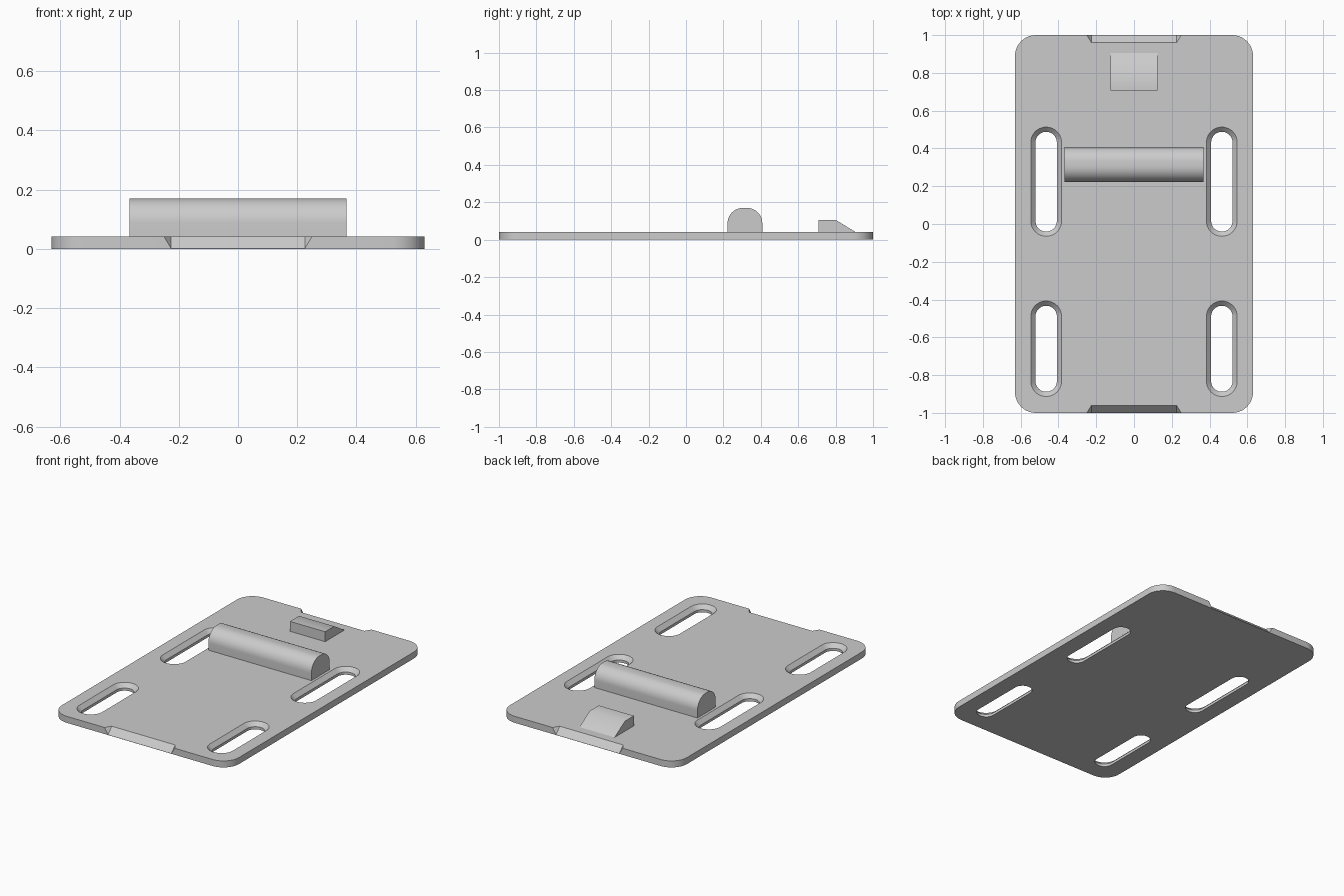
import bpy, bmesh, math

if "Cube" in bpy.data.objects:
    bpy.data.objects.remove(bpy.data.objects["Cube"], do_unlink=True)

THICK = 0.042
HALF_W, HALF_L = 0.63, 1.0

grey = bpy.data.materials.new("light grey")
grey.use_nodes = True
grey.diffuse_color = (0.6, 0.6, 0.6, 1)
grey.node_tree.nodes["Principled BSDF"].inputs["Base Color"].default_value = (0.6, 0.6, 0.6, 1)


def finish(name, bm):
    bmesh.ops.recalc_face_normals(bm, faces=bm.faces)
    mesh = bpy.data.meshes.new(name)
    bm.to_mesh(mesh)
    bm.free()
    mesh.materials.append(grey)
    obj = bpy.data.objects.new(name, mesh)
    bpy.context.collection.objects.link(obj)
    return obj


def loft(name, rings):
    """Join rings of equal point count and cap both ends."""
    bm = bmesh.new()
    loops = [[bm.verts.new(p) for p in ring] for ring in rings]
    n = len(loops[0])
    for a, b in zip(loops, loops[1:]):
        for i in range(n):
            j = (i + 1) % n
            bm.faces.new((a[i], a[j], b[j], b[i]))
    bm.faces.new(loops[0])
    bm.faces.new(loops[-1])
    return finish(name, bm)


def rounded(hx, hy, r, cx=0, cy=0, z=0, steps=10):
    """Rounded rectangle ring at height z."""
    ring = []
    for q, (sx, sy) in enumerate([(1, 1), (-1, 1), (-1, -1), (1, -1)]):
        for k in range(steps + 1):
            a = math.pi / 2 * (q + k / steps)
            ring.append((cx + sx * (hx - r) + r * math.cos(a),
                         cy + sy * (hy - r) + r * math.sin(a), z))
    return ring


def smooth(obj):
    bpy.ops.object.select_all(action="DESELECT")
    obj.select_set(True)
    bpy.context.view_layer.objects.active = obj
    bpy.ops.object.shade_smooth_by_angle(angle=math.radians(36))


# Base plate
plate = loft("base_plate", [rounded(HALF_W, HALF_L, 0.11, z=z) for z in (0, THICK)])
cutters = []

# Countersunk slots
R, CHAMFER = 0.056, 0.025
for side in (-1, 1):
    for low, high in ((-0.04, 0.488), (-0.888, -0.433)):
        rings = []
        for z, grow in ((-0.03, 0), (THICK - CHAMFER, 0), (THICK + 0.02, CHAMFER + 0.02)):
            r = R + grow
            rings.append(rounded(r + 0.0005, (high - low) / 2 + grow, r, side * 0.465,
                                 (low + high) / 2, z))
        cutters.append(loft("slot_cutter", rings))

# Sloped notches at both ends, with flared sides
for end in (-1, 1):
    bm = bmesh.new()
    for d, z in ((-0.05, -0.05), (0.1, 0.1), (-0.05, 0.1)):
        depth = d * 0.95 - 0.001
        x = 0.225 - 0.625 * depth + 0.595 * z
        for side in (-1, 1):
            bm.verts.new((side * x, end * (HALF_L - depth), z))
    bmesh.ops.convex_hull(bm, input=bm.verts)
    cutters.append(finish("notch_cutter", bm))

for cutter in cutters:
    cutter.hide_render = True
    mod = plate.modifiers.new("cut", "BOOLEAN")
    mod.operation = "DIFFERENCE"
    mod.solver = "EXACT"
    mod.object = cutter
    bpy.context.view_layer.objects.active = plate
    bpy.ops.object.modifier_apply(modifier=mod.name)
    bpy.data.objects.remove(cutter, do_unlink=True)
smooth(plate)

# Round-topped cross bar
Y0, Y1, TOP, BEND = 0.222, 0.408, 0.17, 0.082
profile = [(Y0, THICK)]
for k in range(25):
    a = math.pi * (1 - k / 24)
    mid = Y0 + BEND if k <= 12 else Y1 - BEND
    profile.append((mid + BEND * math.cos(a), TOP - BEND + BEND * math.sin(a)))
profile.append((Y1, THICK))
smooth(loft("cross_bar", [[(x, y, z) for y, z in profile] for x in (-0.367, 0.367)]))

# Ramped catch
ramp = [(0.708, THICK), (0.708, 0.106), (0.8, 0.106), (0.905, THICK)]
smooth(loft("ramp_catch", [[(x, y, z) for y, z in ramp] for x in (-0.125, 0.125)]))
